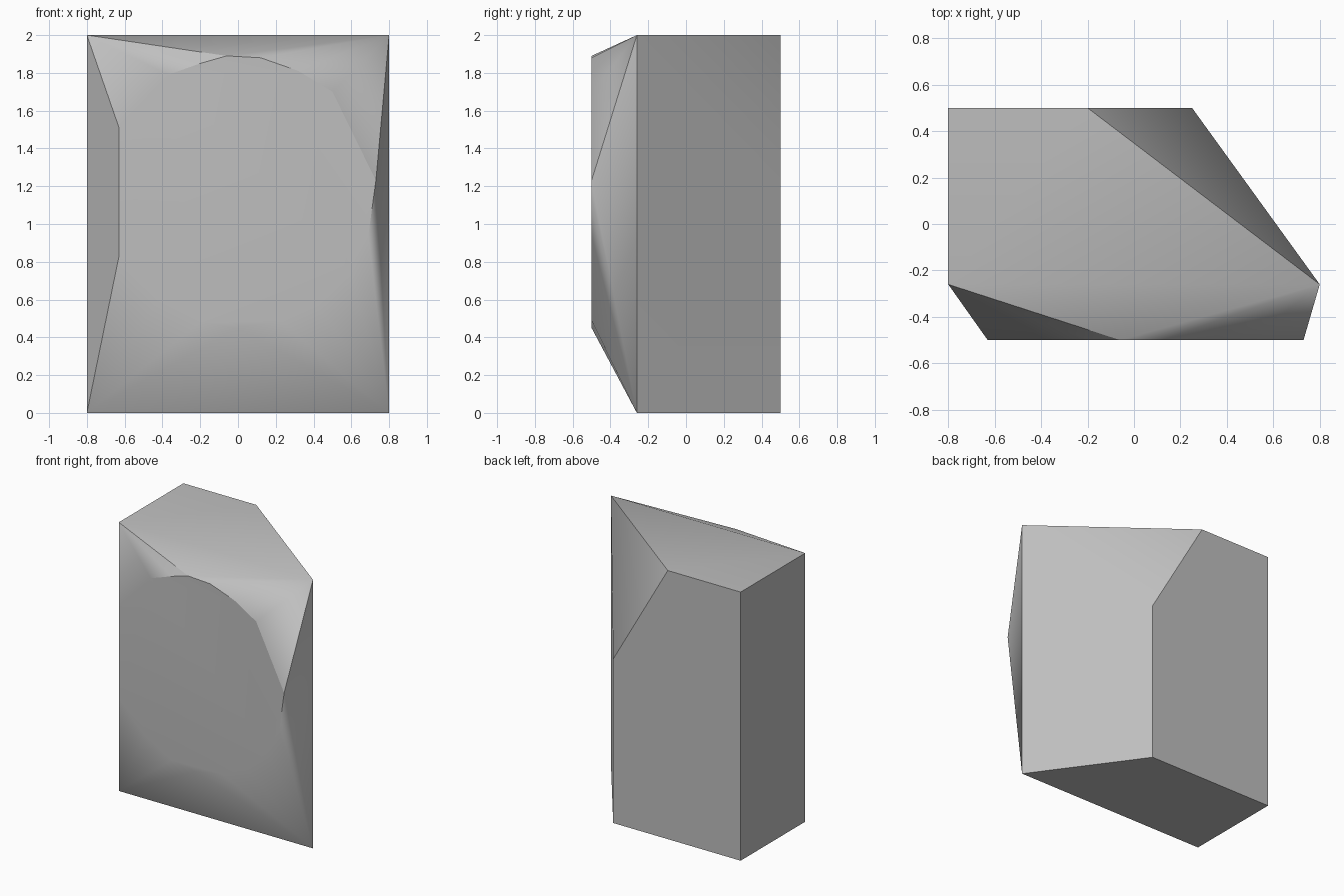
import bpy
import bmesh
import math

cube = bpy.data.objects.get("Cube")
if cube:
    bpy.data.objects.remove(cube, do_unlink=True)

HALF_W, BACK, RIM, FRONT, TOP = 0.8, 0.5, -0.26, -0.5, 2.0

# Block with a slanted side; the upper back corner is chipped off
shared = [(-HALF_W, RIM), (HALF_W, RIM), (-HALF_W, BACK)]
points = [(x, y, z) for x, y in shared for z in (0, TOP)]
points += [(0.25, BACK, 0), (0.25, BACK, 1.22), (-0.2, BACK, TOP)]

# Outline of the worn front face, clockwise from its highest point
outline = [(-0.06, 1.89), (0.12, 1.88), (0.32, 1.81), (0.5, 1.7),
           (0.73, 1.23), (0.69, 0.94), (0.59, 0.75), (0.42, 0.58),
           (0.22, 0.49), (0, 0.45), (-0.2, 0.48), (-0.42, 0.6),
           (-0.63, 0.83), (-0.63, 1.51), (-0.37, 1.79), (-0.2, 1.85)]
points += [(x, FRONT, z) for x, z in outline]

# Facets are the hull stretched between block and front face
bm = bmesh.new()
for p in points:
    bm.verts.new(p)
bmesh.ops.convex_hull(bm, input=bm.verts[:])
bmesh.ops.dissolve_limit(bm, angle_limit=math.radians(0.5),
                         verts=bm.verts[:], edges=bm.edges[:])
bmesh.ops.recalc_face_normals(bm, faces=bm.faces[:])
mesh = bpy.data.meshes.new("stone_block")
bm.to_mesh(mesh)
bm.free()

stone = bpy.data.objects.new("stone_block", mesh)
bpy.context.collection.objects.link(stone)

# Plain grey stone
grey = bpy.data.materials.new("stone_grey")
grey.use_nodes = True
colour = (0.52, 0.52, 0.52, 1)
grey.diffuse_color = colour
grey.node_tree.nodes["Principled BSDF"].inputs["Base Color"].default_value = colour
mesh.materials.append(grey)

# Soft shading over shallow creases, large faces stay flat
bpy.ops.object.select_all(action="DESELECT")
stone.select_set(True)
bpy.context.view_layer.objects.active = stone
bpy.ops.object.shade_smooth_by_angle(angle=math.radians(30))
weighted = stone.modifiers.new("face_weighting", "WEIGHTED_NORMAL")
weighted.keep_sharp = True
